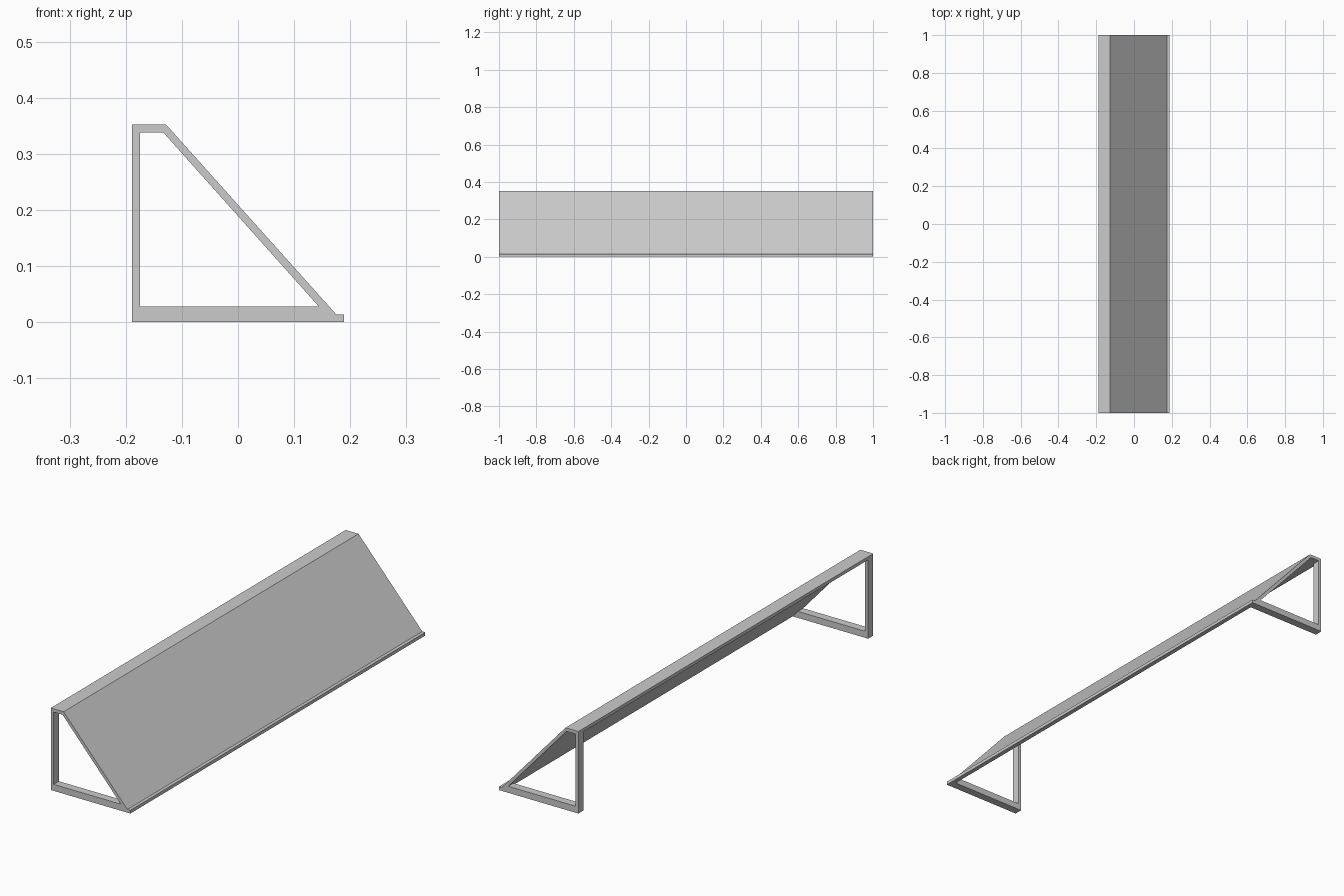
import bpy, bmesh

if "Cube" in bpy.data.objects:
    bpy.data.objects.remove(bpy.data.objects["Cube"])

grey = bpy.data.materials.new("light grey")
grey.diffuse_color = (0.6, 0.6, 0.6, 1)
grey.use_nodes = True
grey.node_tree.nodes["Principled BSDF"].inputs["Base Color"].default_value = grey.diffuse_color


def extrude_profile(name, points, y0, y1):
    """Solid made by sweeping an xz outline from y0 to y1."""
    bm = bmesh.new()
    face = bm.faces.new([bm.verts.new((x, y0, z)) for x, z in points])
    swept = bmesh.ops.extrude_face_region(bm, geom=[face])
    verts = [g for g in swept["geom"] if isinstance(g, bmesh.types.BMVert)]
    bmesh.ops.translate(bm, vec=(0, y1 - y0, 0), verts=verts)
    bmesh.ops.recalc_face_normals(bm, faces=bm.faces)
    mesh = bpy.data.meshes.new(name)
    bm.to_mesh(mesh)
    bm.free()
    mesh.materials.append(grey)
    obj = bpy.data.objects.new(name, mesh)
    bpy.context.collection.objects.link(obj)
    return obj


# Folded board: flat top shelf, sloping panel and front lip
board = [(-0.189, 0.352), (-0.128, 0.352), (0.175, 0.014), (0.189, 0.014),
         (0.189, 0), (0.169, 0), (-0.133, 0.338), (-0.189, 0.338)]
extrude_profile("sloping_board", board, -1, 1)

# L-shaped end supports: floor bar and back post
support = [(-0.189, 0), (0.169, 0), (0.144, 0.028), (-0.175, 0.028),
           (-0.175, 0.338), (-0.189, 0.338)]
depth = 0.035
extrude_profile("front_end_support", support, -1, -1 + depth)
extrude_profile("back_end_support", support, 1 - depth, 1)
